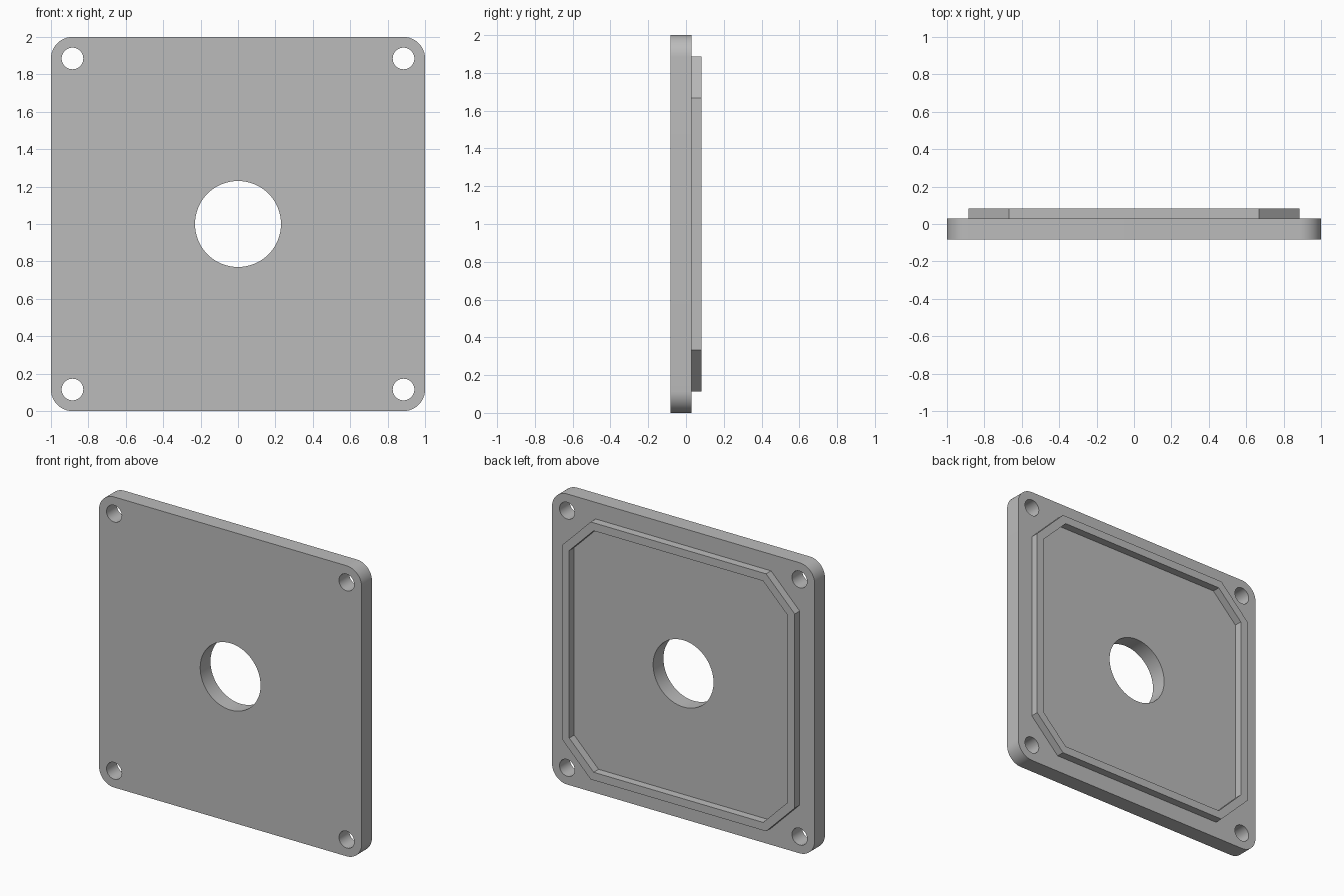
import bpy
import bmesh
from math import cos, sin, pi, tan

cube = bpy.data.objects.get("Cube")
if cube:
    bpy.data.objects.remove(cube, do_unlink=True)

MID = 1.0          # height of the plate centre
FRONT, FACE, BACK = -0.083, 0.029, 0.083
HOLE_AT = 0.885

grey = bpy.data.materials.new("plain grey")
grey.use_nodes = True
colour = (0.5, 0.5, 0.5, 1)
grey.diffuse_color = colour
grey.node_tree.nodes["Principled BSDF"].inputs["Base Color"].default_value = colour


def arc(cx, cz, radius, start, sweep, steps):
    return [(cx + radius * cos(start + sweep * i / steps),
             cz + radius * sin(start + sweep * i / steps)) for i in range(steps + 1)]


def circle(cx, cz, radius, steps):
    return arc(cx, cz, radius, 0, 2 * pi, steps)[:-1]


def rounded_square(half, radius, steps=12):
    c = half - radius
    points = []
    for i, (sx, sz) in enumerate([(1, 1), (-1, 1), (-1, -1), (1, -1)]):
        points += arc(sx * c, sz * c, radius, i * pi / 2, pi / 2, steps)
    return points


def octagon(half, flat):
    return [(half, -flat), (half, flat), (flat, half), (-flat, half),
            (-half, flat), (-half, -flat), (-flat, -half), (flat, -half)]


def slab(name, loops, y_front, y_back):
    """Fill an outline with holes and extrude it from front to back."""
    bm = bmesh.new()
    edges = []
    for loop in loops:
        verts = [bm.verts.new((x, y_front, z + MID)) for x, z in loop]
        edges += [bm.edges.new((verts[i - 1], verts[i])) for i in range(len(verts))]
    bmesh.ops.triangle_fill(bm, use_beauty=True, use_dissolve=False, edges=edges)
    result = bmesh.ops.extrude_face_region(bm, geom=bm.faces[:], use_keep_orig=True)
    moved = [v for v in result["geom"] if isinstance(v, bmesh.types.BMVert)]
    bmesh.ops.translate(bm, verts=moved, vec=(0, y_back - y_front, 0))
    bmesh.ops.recalc_face_normals(bm, faces=bm.faces[:])
    mesh = bpy.data.meshes.new(name)
    bm.to_mesh(mesh)
    bm.free()
    mesh.materials.append(grey)
    obj = bpy.data.objects.new(name, mesh)
    bpy.context.collection.objects.link(obj)
    bpy.ops.object.select_all(action="DESELECT")
    obj.select_set(True)
    bpy.context.view_layer.objects.active = obj
    bpy.ops.object.shade_smooth_by_angle(angle=pi / 6)
    return obj


# Plate with a central opening and four corner screw holes
holes = [circle(0, 0, 0.23, 64)]
holes += [circle(sx * HOLE_AT, sz * HOLE_AT, 0.058, 32) for sx in (-1, 1) for sz in (-1, 1)]
slab("mounting_plate", [rounded_square(1, 0.115)] + holes, FRONT, FACE)

# Raised eight-sided rim of even width, seated slightly into the plate
WIDTH = 0.055
outer = octagon(0.886, 0.668)
inner = octagon(0.886 - WIDTH, 0.668 - WIDTH * tan(pi / 8))
slab("locating_rim", [outer, inner], FACE - 0.01, BACK)
